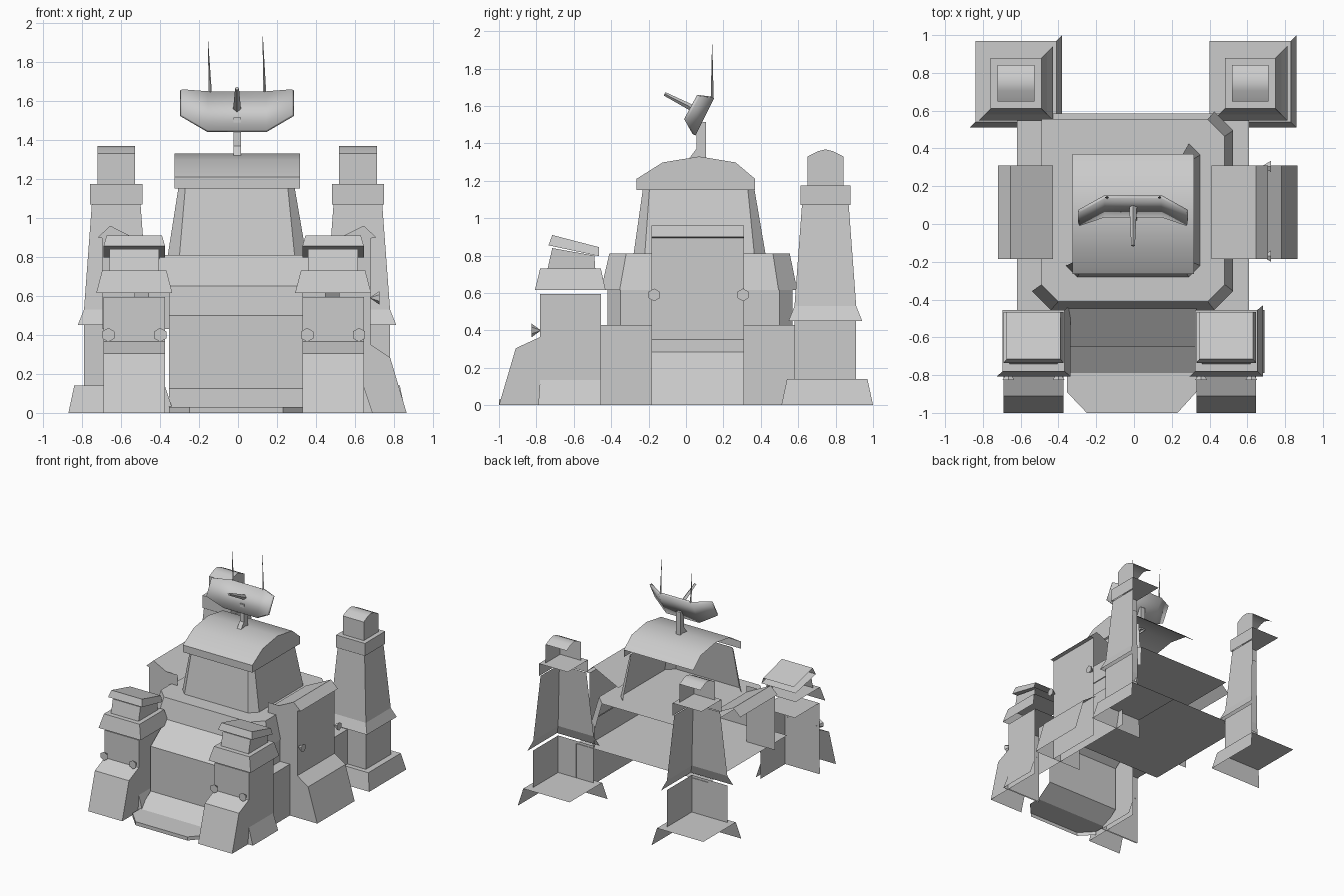
import bpy, bmesh, math
from mathutils import Vector

if "Cube" in bpy.data.objects:
    bpy.data.objects.remove(bpy.data.objects["Cube"], do_unlink=True)

GREY = (0.6, 0.6, 0.6, 1.0)
mat = bpy.data.materials.new("plain_grey")
mat.use_nodes = True
mat.diffuse_color = GREY
bsdf = next(n for n in mat.node_tree.nodes if n.type == 'BSDF_PRINCIPLED')
bsdf.inputs["Base Color"].default_value = GREY


def make(name, verts, faces, smooth=None):
    me = bpy.data.meshes.new(name)
    me.from_pydata(verts, [], faces)
    me.materials.append(mat)
    ob = bpy.data.objects.new(name, me)
    bpy.context.collection.objects.link(ob)
    if smooth:
        bpy.ops.object.select_all(action='DESELECT')
        ob.select_set(True)
        bpy.context.view_layer.objects.active = ob
        bpy.ops.object.shade_smooth_by_angle(angle=math.radians(smooth))
    return ob


def rect(x0, x1, y0, y1):
    return [(x0, y0), (x1, y0), (x1, y1), (x0, y1)]


def chamfered(x0, x1, y0, y1, c):
    return [(x0, y0 + c), (x0 + c, y0), (x1 - c, y0), (x1, y0 + c),
            (x1, y1 - c), (x1 - c, y1), (x0, y1)]


def shell(name, rings, sides=(0, 1), top=True):
    """Open shell through stacked outlines (points, z); sides lists the outline edges walled."""
    n = len(rings[0][0])
    verts = [(x, y, z) for pts, z in rings for x, y in pts]
    faces = []
    for r in range(len(rings) - 1):
        for s in sides:
            t = (s + 1) % n
            faces.append((r * n + s, r * n + t, (r + 1) * n + t, (r + 1) * n + s))
    if top:
        faces.append(tuple(range((len(rings) - 1) * n, len(rings) * n)))
    return make(name, verts, faces)


def strip(name, axis, pts, a, b, close=(), cap=True, smooth=None):
    """Sweep a profile along x (points y,z) or y (points x,z), with one end cap."""
    allp = list(pts) + list(close)
    n, m = len(allp), len(pts)
    if axis == 'x':
        verts = [(v, p, q) for v in (a, b) for p, q in allp]
        faces = [(i, n + i, n + i + 1, i + 1) for i in range(m - 1)]
        end = tuple(reversed(range(n, 2 * n)))
    else:
        verts = [(p, v, q) for v in (a, b) for p, q in allp]
        faces = [(i, i + 1, n + i + 1, n + i) for i in range(m - 1)]
        end = tuple(reversed(range(n)))
    if cap:
        faces.append(end)
    return make(name, verts, faces, smooth)


def cone(name, p, q, r1, r2, sides):
    """Tapered rod from p to q."""
    p, q = Vector(p), Vector(q)
    d = q - p
    bm = bmesh.new()
    bmesh.ops.create_cone(bm, cap_ends=True, segments=sides, radius1=r1, radius2=r2, depth=d.length)
    me = bpy.data.meshes.new(name)
    bm.to_mesh(me)
    bm.free()
    me.materials.append(mat)
    ob = bpy.data.objects.new(name, me)
    ob.location = (p + q) / 2
    ob.rotation_euler = d.to_track_quat('Z', 'Y').to_euler()
    bpy.context.collection.objects.link(ob)


# Main body: lower block, middle storey, sloped deck, keep
shell("lower_body", [(rect(-.62, .61, -.455, .585), 0), (rect(-.62, .61, -.455, .585), .43)], sides=(1,))
mid = chamfered(-.53, .52, -.42, .57, .07)
shell("middle_storey", [(mid, .43), (mid, .615)], sides=range(5), top=False)
shell("deck", [(chamfered(-.54, .525, -.455, .595, .1), .615),
               (chamfered(-.49, .48, -.41, .555, .09), .81)], sides=range(5))
shell("keep", [(chamfered(-.36, .35, -.28, .425, .06), .81),
               (chamfered(-.305, .29, -.23, .365, .035), 1.16)], sides=range(5), top=False)
strip("keep_roof", 'x', [(-.265, 1.15), (-.265, 1.21), (-.125, 1.298), (.07, 1.33), (.265, 1.298),
                         (.37, 1.21)], -.325, .318, close=[(.37, 1.15)], smooth=32)

# Entry between the front legs
strip("entry_front", 'x', [(-.79, .03), (-.65, .125), (-.65, .5), (-.44, .655)], -.355, .33, cap=False)
lip = [(-.355, -.89), (-.25, -1), (.23, -1), (.33, -.89), (.33, -.79), (-.355, -.79)]
shell("entry_lip", [(lip, 0), (lip, .03)], sides=(0, 1, 2))

# Front legs
for side, cx in (("right", -.532), ("left", .488)):
    x0, x1 = cx - .158, cx + .158
    strip(side + "_leg_foot", 'x', [(-1, 0), (-.91, .305), (-.78, .365)], x0, x1, close=[(-.78, 0)])
    body = rect(x0, x1, -.78, -.455)
    shell(side + "_leg_body", [(body, 0), (body, .595)])
    shell(side + "_leg_flare", [(rect(x0, x1 + .045, -.79, -.455), 0), (body, .135)], top=False)
    shell(side + "_leg_skirt", [(rect(cx - .195, cx + .195, -.808, -.43), .615),
                                (rect(cx - .165, cx + .165, -.78, -.455), .73)])
    strip(side + "_leg_block", 'x', [(-.74, .73), (-.715, .84), (-.49, .80)],
          cx - .128, cx + .128, close=[(-.485, .73)])
    # tilted cap plate, slightly narrower at the top
    y = [(-.735, .855), (-.465, .797), (-.715, .91), (-.465, .845)]
    w = (.158, .158, .142, .142)
    v = [(cx + s * w[i], *y[i]) for i in range(4) for s in (-1, 1)]
    make(side + "_leg_cap", v, [(0, 1, 5, 4), (4, 5, 7, 6), (1, 3, 7, 5), (0, 2, 3, 1)])
    for i, dx in enumerate((-.133, .133)):
        cone(f"{side}_leg_stud_{i}", (cx + dx, -.825, .4), (cx + dx, -.775, .4), .036, 0, 6)

# Side bays with ridged roofs
Y0, Y1 = -.185, .31
strip("left_bay_roof", 'y', [(.41, .845), (.645, .96), (.71, .9), (.68, .895)], Y0, Y1)
shell("left_bay_wall", [(rect(.41, .68, Y0, Y1), 0), (rect(.41, .68, Y0, Y1), .895)], top=False)
strip("left_buttress", 'y', [(.645, .375), (.78, .285), (.865, 0)], Y0, Y1, close=[(.645, 0)])
strip("right_bay_roof", 'y', [(-.72, .9), (-.655, .96), (-.43, .845)], Y0, Y1)
shell("right_bay_wall", [(rect(-.695, -.43, Y0, Y1), .43), (rect(-.695, -.43, Y0, Y1), .9)],
      sides=(0,), top=False)
for i, y in enumerate((-.17, .305)):
    cone(f"bay_stud_{i}", (.725, y, .59), (.675, y, .59), .034, 0, 6)

# Rear towers
for side, cx in (("right", -.625), ("left", .615)):
    cy = .745

    def sq(h, dy=0):
        return rect(cx - h, cx + h, cy - h + dy, cy + h + dy)
    shell(side + "_tower_foot", [(sq(.245, .01), 0), (sq(.215, .01), .14)])
    shell(side + "_tower_base", [(sq(.165), .14), (sq(.165), .45)], top=False)
    shell(side + "_tower_shaft", [(sq(.197), .45), (sq(.165), .53), (sq(.125), 1.07)], top=False)
    shell(side + "_tower_collar", [(sq(.134), 1.07), (sq(.134), 1.175)])
    strip(side + "_tower_head", 'x', [(cy - .096, 1.175), (cy - .096, 1.33), (cy - .04, 1.358),
                                      (cy, 1.368), (cy + .04, 1.358), (cy + .096, 1.33)],
          cx - .097, cx + .097, close=[(cy + .096, 1.175)], smooth=35)

# Dish, post, feed horn and aerials
post = rect(-.022, .016, .055, .107)
shell("dish_post", [(rect(-.022, .016, .01, .107), 1.31), (post, 1.37), (post, 1.515)], sides=range(4))
cols = [(-.288, .06, 1.66, -.01, 1.53), (-.155, .135, 1.65, .035, 1.45),
        (.145, .135, 1.65, .035, 1.45), (.278, .06, 1.66, -.01, 1.53)]
verts = [p for x, yt, zt, yb, zb in cols for p in ((x, yb, zb), (x, yt, zt))]
dish = make("dish", verts, [(2 * i, 2 * i + 2, 2 * i + 3, 2 * i + 1) for i in range(3)], smooth=45)
mod = dish.modifiers.new("thickness", 'SOLIDIFY')
mod.thickness = .018
cone("dish_feed", (-.005, .09, 1.56), (-.005, -.115, 1.665), .02, .01, 4)
cone("right_aerial", (-.142, .14, 1.64), (-.154, .14, 1.91), .008, .001, 4)
cone("left_aerial", (.137, .14, 1.64), (.127, .14, 1.93), .008, .001, 4)
